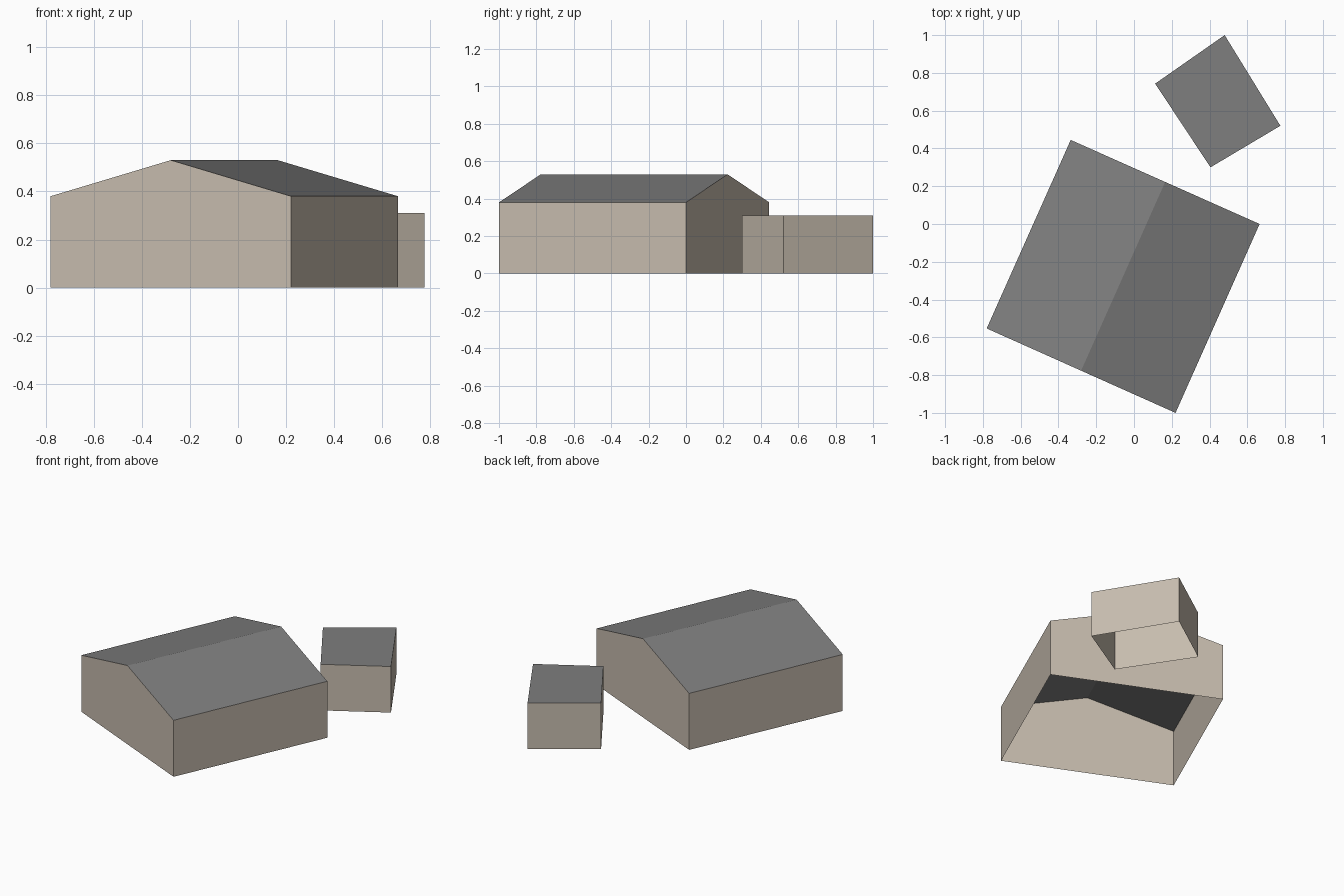
import bpy
import bmesh
from mathutils import Vector

cube = bpy.data.objects.get("Cube")
if cube:
    bpy.data.objects.remove(cube)


def material(name, rgb):
    mat = bpy.data.materials.new(name)
    mat.use_nodes = True
    mat.diffuse_color = (*rgb, 1)
    mat.node_tree.nodes["Principled BSDF"].inputs["Base Color"].default_value = (*rgb, 1)
    return mat


wall_mat = material("warm beige wall", (0.57, 0.505, 0.425))
roof_mat = material("grey roof", (0.21, 0.21, 0.21))


def building(name, footprint, profile):
    """Sweep a (fraction across, height) profile from the front edge to the
    back edge of a four-corner footprint, leaving the floor open."""
    fl, fr, br, bl = (Vector((x, y, 0)) for x, y in footprint)
    bm = bmesh.new()
    front = [bm.verts.new(fl.lerp(fr, t) + Vector((0, 0, z))) for t, z in profile]
    back = [bm.verts.new(bl.lerp(br, t) + Vector((0, 0, z))) for t, z in profile]

    # End walls
    bm.faces.new(front)
    bm.faces.new(back[::-1])
    # Side walls and roof, without the floor strip
    count = len(profile)
    for i in range(1, count):
        j = (i + 1) % count
        bm.faces.new((front[i], back[i], back[j], front[j]))

    # Upward faces are roof, the rest wall
    bm.normal_update()
    for face in bm.faces:
        face.material_index = 1 if face.normal.z > 0.5 else 0

    mesh = bpy.data.meshes.new(name)
    bm.to_mesh(mesh)
    bm.free()
    mesh.materials.append(wall_mat)
    mesh.materials.append(roof_mat)
    obj = bpy.data.objects.new(name, mesh)
    bpy.context.collection.objects.link(obj)
    return obj


# Main house with a gabled roof
building(
    "gabled_house",
    [(-0.78, -0.553), (0.22, -1.0), (0.665, 0.0), (-0.335, 0.445)],
    [(0, 0), (1, 0), (1, 0.38), (0.5, 0.53), (0, 0.38)],
)

# Small flat-roofed outbuilding behind it
building(
    "flat_roof_shed",
    [(0.112, 0.743), (0.405, 0.30), (0.775, 0.52), (0.48, 1.0)],
    [(0, 0), (1, 0), (1, 0.31), (0, 0.31)],
)
